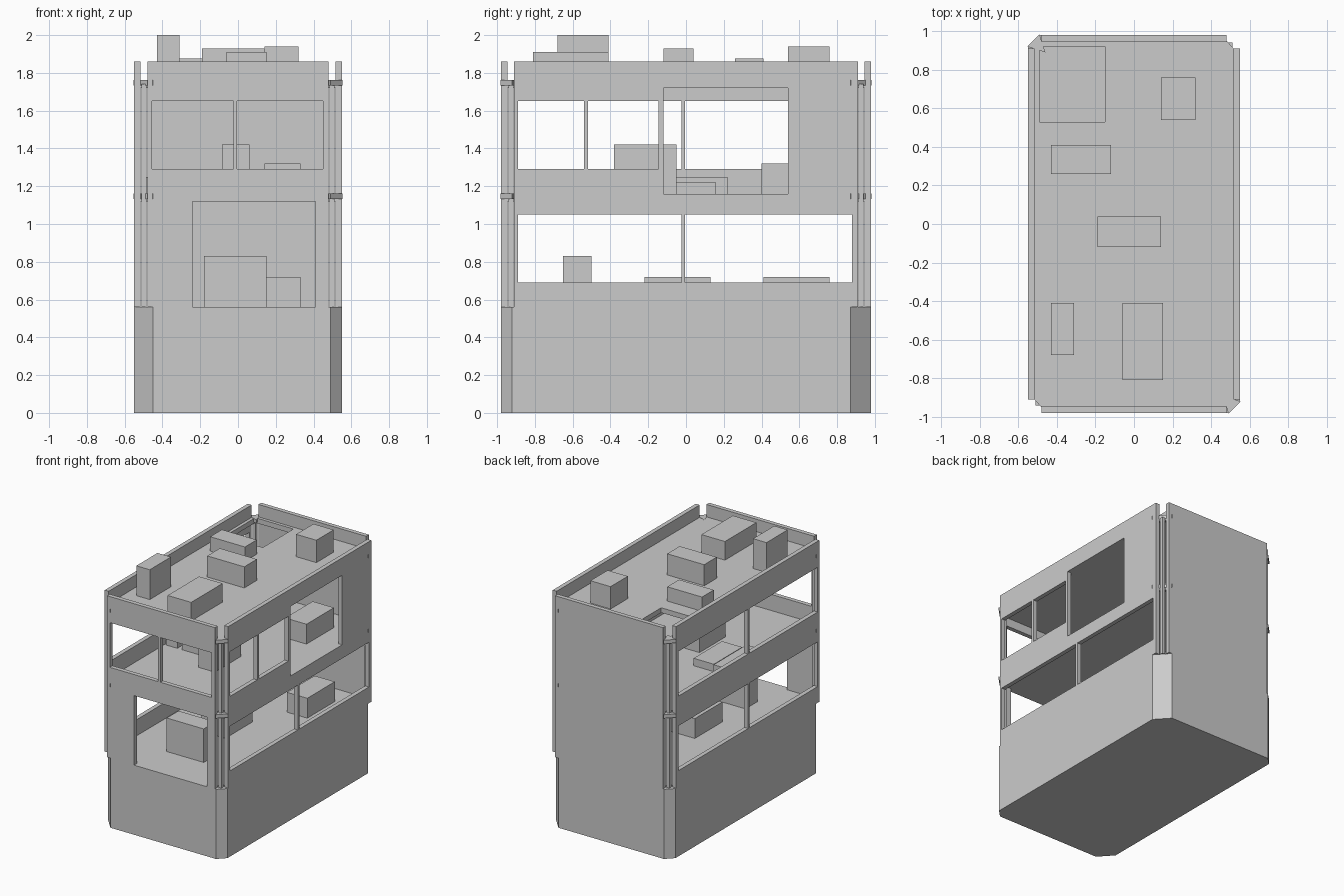
import bpy, bmesh
from mathutils import Vector

if "Cube" in bpy.data.objects:
    bpy.data.objects.remove(bpy.data.objects["Cube"])

grey = bpy.data.materials.new("plain grey")
grey.use_nodes = True
COLOUR = (0.6, 0.6, 0.6, 1)
grey.diffuse_color = COLOUR
grey.node_tree.nodes["Principled BSDF"].inputs["Base Color"].default_value = COLOUR


def finish(name, bm):
    bmesh.ops.recalc_face_normals(bm, faces=bm.faces)
    mesh = bpy.data.meshes.new(name)
    bm.to_mesh(mesh)
    bm.free()
    mesh.materials.append(grey)
    obj = bpy.data.objects.new(name, mesh)
    bpy.context.collection.objects.link(obj)
    return obj


def extrude(bm, offset):
    geom = bmesh.ops.extrude_face_region(bm, geom=bm.faces[:])["geom"]
    verts = [g for g in geom if isinstance(g, bmesh.types.BMVert)]
    bmesh.ops.translate(bm, verts=verts, vec=offset)


def prism(name, outline, z0, z1):
    bm = bmesh.new()
    bm.faces.new([bm.verts.new((x, y, z0)) for x, y in outline])
    extrude(bm, Vector((0, 0, z1 - z0)))
    return finish(name, bm)


def box(name, x0, x1, y0, y1, z0, z1):
    return prism(name, [(x0, y0), (x1, y0), (x1, y1), (x0, y1)], z0, z1)


def panel(name, rect, holes, place, offset):
    """Flat panel with rectangular holes, given as (u0, u1, v0, v1)."""
    us = sorted({u for r in [rect] + holes for u in r[:2]})
    vs = sorted({v for r in [rect] + holes for v in r[2:]})
    bm = bmesh.new()
    grid = {(u, v): bm.verts.new(place(u, v)) for u in us for v in vs}
    for u0, u1 in zip(us, us[1:]):
        for v0, v1 in zip(vs, vs[1:]):
            cu, cv = (u0 + u1) / 2, (v0 + v1) / 2
            if not any(a < cu < b and c < cv < d for a, b, c, d in holes):
                bm.faces.new([grid[p] for p in ((u0, v0), (u1, v0), (u1, v1), (u0, v1))])
    bmesh.ops.delete(bm, geom=[v for v in bm.verts if not v.link_faces], context="VERTS")
    extrude(bm, Vector(offset))
    return finish(name, bm)


# Main measures
HX, HY, T = 0.55, 0.98, 0.035
GROUND, UPPER, ROOF, TOP = 0.56, 1.16, 1.76, 1.86
LOW, HIGH = (0.69, 1.05), (1.29, 1.65)

# Solid base with chamfered corners
half = [(-0.45, -HY), (0.49, -HY), (HX, -0.92), (HX, 0.87)]
prism("base", half + [(-x, -y) for x, y in half], 0, GROUND)

# Front and back walls
front_holes = [(-0.24, 0.41, GROUND, 1.12), (-0.455, -0.025, *HIGH), (-0.005, 0.45, *HIGH)]
panel("front_wall", (-0.48, 0.48, GROUND, TOP), front_holes,
      lambda u, v: (u, -HY, v), (0, T, 0))
panel("back_wall", (-0.48, 0.48, GROUND, TOP), [],
      lambda u, v: (u, HY, v), (0, -T, 0))

# Side walls
pair = [(-0.89, -0.025), (-0.005, 0.88)]
low_windows = [(a, b, *LOW) for a, b in pair]
high_windows = [(a, b, *HIGH) for a, b in pair]
left_holes = low_windows + [(-0.89, -0.54, *HIGH), (-0.52, -0.145, *HIGH),
                            (-0.12, 0.54, UPPER, 1.72)]
panel("left_wall", (-0.91, 0.91, GROUND, TOP), left_holes,
      lambda u, v: (HX, u, v), (-T, 0, 0))
panel("right_wall", (-0.91, 0.91, GROUND, TOP), low_windows + high_windows,
      lambda u, v: (-HX, u, v), (T, 0, 0))

# Floor slabs with notched corners, and a hatch in the roof
IX, IY = HX - T, HY - T
notches = [(min(a, b), max(a, b), min(c, d), max(c, d))
           for a, b in ((0.48, IX), (-0.48, -IX)) for c, d in ((0.91, IY), (-0.91, -IY))]
for name, z, hatch in (("upper_floor", UPPER, []),
                       ("roof_deck", ROOF, [(-0.49, -0.15, 0.53, 0.92)])):
    panel(name, (-IX, IX, -IY, IY), notches + hatch,
          lambda u, v: (u, v, z), (0, 0, -0.04))

# Corner posts and corner plates
for sx in (-1, 1):
    for sy in (-1, 1):
        side = ("left" if sx > 0 else "right") + ("_back" if sy > 0 else "_front")
        px, py = 0.497 * sx, 0.927 * sy
        box("post_" + side, px - 0.013, px + 0.013, py - 0.013, py + 0.013, GROUND, ROOF - 0.02)
        if sx == sy:
            outline = [(0.46, 0.89), (0.45, 0.983), (0.553, 0.87)]
        else:
            outline = [(0.46, 0.89), (0.49, 0.983), (0.553, 0.92)]
        for level, z in (("lower", UPPER), ("upper", ROOF)):
            prism(f"{level}_plate_{side}", [(x * sx, y * sy) for x, y in outline],
                  z - 0.027, z + 0.002)

# Crates on each level
crates = {
    "ground_crate": (GROUND, [(-0.18, 0.15, -0.65, -0.5, 0.83),
                              (-0.17, 0.04, -0.22, 0.13, 0.72),
                              (0.15, 0.33, 0.41, 0.76, 0.72)]),
    "upper_crate": (UPPER, [(-0.085, 0.06, -0.38, -0.05, 1.42),
                            (0.14, 0.33, 0.4, 0.75, 1.32),
                            (-0.36, -0.18, -0.2, 0.16, 1.22),
                            (-0.5, -0.4, -0.2, 0.22, 1.25)]),
    "roof_crate": (ROOF, [(-0.43, -0.31, -0.68, -0.41, 2.0),
                          (-0.06, 0.15, -0.81, -0.41, 1.91),
                          (-0.19, 0.14, -0.12, 0.04, 1.93),
                          (-0.43, -0.12, 0.26, 0.41, 1.875),
                          (0.14, 0.32, 0.54, 0.76, 1.94)]),
}
for name, (z, items) in crates.items():
    for i, (x0, x1, y0, y1, top) in enumerate(items, 1):
        box(f"{name}_{i}", x0, x1, y0, y1, z, top)
